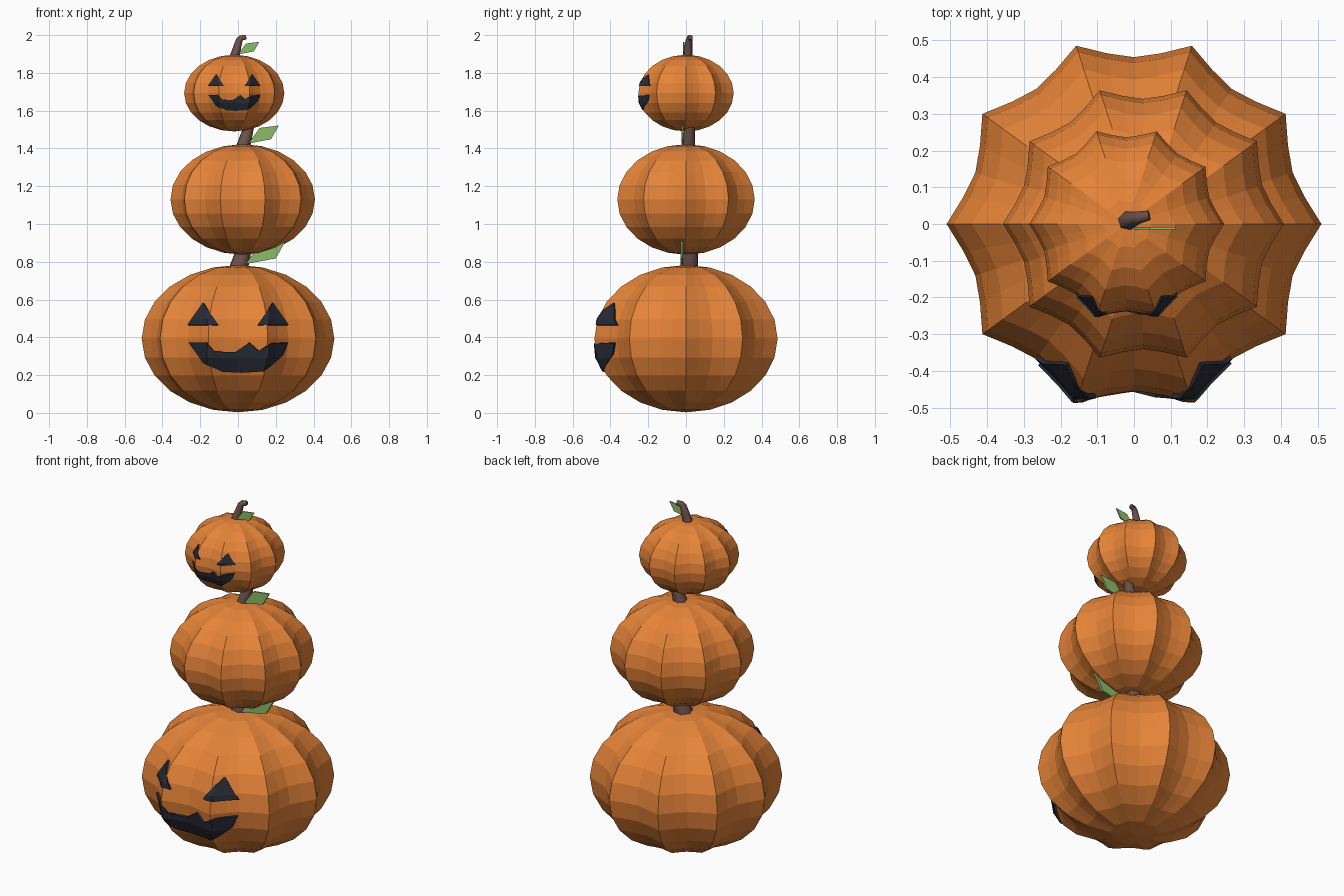
import bpy, bmesh
from math import sin, cos, pi
from mathutils import Vector
from mathutils.bvhtree import BVHTree

if "Cube" in bpy.data.objects:
    bpy.data.objects.remove(bpy.data.objects["Cube"])


def material(name, rgb):
    m = bpy.data.materials.new(name)
    m.diffuse_color = (*rgb, 1)
    m.use_nodes = True
    m.node_tree.nodes["Principled BSDF"].inputs["Base Color"].default_value = m.diffuse_color
    return m


ORANGE = material("orange_skin", (0.79, 0.23, 0.04))
DARK = material("dark_carving", (0.02, 0.024, 0.035))
BROWN = material("brown_stem", (0.15, 0.08, 0.065))
GREEN = material("green_leaf", (0.26, 0.5, 0.14))
R, H = 0.51, 0.39   # ridge radius and half height of the largest pumpkin


def add_object(name, bm, mat, loc, scale):
    me = bpy.data.meshes.new(name)
    bm.to_mesh(me)
    me.materials.append(mat)
    ob = bpy.data.objects.new(name, me)
    bpy.context.collection.objects.link(ob)
    ob.location, ob.scale = loc, (scale,) * 3
    return ob


# Ribbed body: sphere with ten sharp ridges
def pumpkin_bm(segs=40, rings=12):
    bm = bmesh.new()
    bmesh.ops.create_uvsphere(bm, u_segments=segs, v_segments=rings, radius=1)
    for v in bm.verts:
        a = Vector((v.co.x, v.co.y, 0))
        ang = Vector((1, 0)).angle_signed(a.xy, 0) if a.length > 1e-5 else 0
        rib = R * (1 - 0.11 * abs(sin(5 * ang)))
        v.co = Vector((v.co.x * rib, v.co.y * rib, v.co.z * H))
    return bm


# Carved shape: flat outline cut into strips and wrapped on the body
def carving(name, outline, tree, loc, scale):
    bm = bmesh.new()
    bm.faces.new([bm.verts.new((x, -1, z)) for x, z in outline])
    bmesh.ops.triangulate(bm, faces=bm.faces[:])
    cuts = [((i * 0.04, 0, 0), (1, 0, 0)) for i in range(-6, 7)]
    cuts += [((0, 0, i * 0.05), (0, 0, 1)) for i in range(-4, 5)]
    for co, no in cuts:
        bmesh.ops.bisect_plane(bm, geom=bm.verts[:] + bm.edges[:] + bm.faces[:],
                               plane_co=co, plane_no=no)
    for v in bm.verts:
        hit = tree.ray_cast(v.co, Vector((0, 1, 0)))[0]
        if hit:
            v.co.y = hit.y - 0.004
    bmesh.ops.recalc_face_normals(bm, faces=bm.faces[:])
    ob = add_object(name, bm, DARK, loc, scale)
    mod = ob.modifiers.new("thickness", 'SOLIDIFY')
    mod.thickness, mod.offset = 0.018, 0


# Stem: bent hexagonal rod that tapers
def stem(name, loc, scale):
    cu = bpy.data.curves.new(name, 'CURVE')
    cu.dimensions = '3D'
    cu.bevel_depth, cu.bevel_resolution, cu.use_fill_caps = 0.052, 1, True
    path = [(0, 0.015, -0.03, 1), (0.052, 0.03, 0.15, 0.68),
            (0.072, 0.036, 0.172, 0.6), (0.118, 0.045, 0.18, 0.5)]
    sp = cu.splines.new('POLY')
    sp.points.add(len(path) - 1)
    for p, (x, y, z, r) in zip(sp.points, path):
        p.co, p.radius = (x, y, z, 1), r
    cu.materials.append(BROWN)
    ob = bpy.data.objects.new(name, cu)
    bpy.context.collection.objects.link(ob)
    ob.location, ob.scale = loc + Vector((0, 0, H * scale)), (scale,) * 3


# Leaf: thin upright four-sided blade
def leaf(name, loc, scale):
    bm = bmesh.new()
    f = bm.faces.new([bm.verts.new((x, -0.03, z)) for x, z in
                      [(0.04, 0.005), (0.2, 0.035), (0.255, 0.132), (0.12, 0.115)]])
    ext = bmesh.ops.extrude_face_region(bm, geom=[f])
    bmesh.ops.translate(bm, vec=(0, 0.014, 0),
                        verts=[g for g in ext["geom"] if isinstance(g, bmesh.types.BMVert)])
    bmesh.ops.recalc_face_normals(bm, faces=bm.faces[:])
    add_object(name, bm, GREEN, loc + Vector((0, 0, H * scale)), scale)


EYE = [(0.105, 0.071), (0.263, 0.071), (0.18, 0.187)]
MOUTH = [(-0.255, -0.02), (-0.165, -0.02), (-0.12, -0.07), (-0.01, -0.07),
         (0.06, -0.02), (0.11, -0.065), (0.175, -0.025), (0.26, -0.02),
         (0.235, -0.085), (0.135, -0.17), (0.02, -0.177), (-0.085, -0.172),
         (-0.18, -0.125)]

# Stack of three; the lowest and highest have faces
for level, x, z, s, face in [("bottom", 0, 0.393, 1, True),
                             ("middle", 0.025, 1.13, 0.75, False),
                             ("top", -0.02, 1.693, 0.52, True)]:
    loc = Vector((x, 0, z))
    body = pumpkin_bm()
    add_object(level + "_pumpkin", body, ORANGE, loc, s)
    stem(level + "_stem", loc, s)
    leaf(level + "_leaf", loc, s)
    if face:
        tree = BVHTree.FromBMesh(body)
        carving(level + "_right_eye", EYE, tree, loc, s)
        carving(level + "_left_eye", [(-a, b) for a, b in EYE], tree, loc, s)
        carving(level + "_mouth", MOUTH, tree, loc, s)
